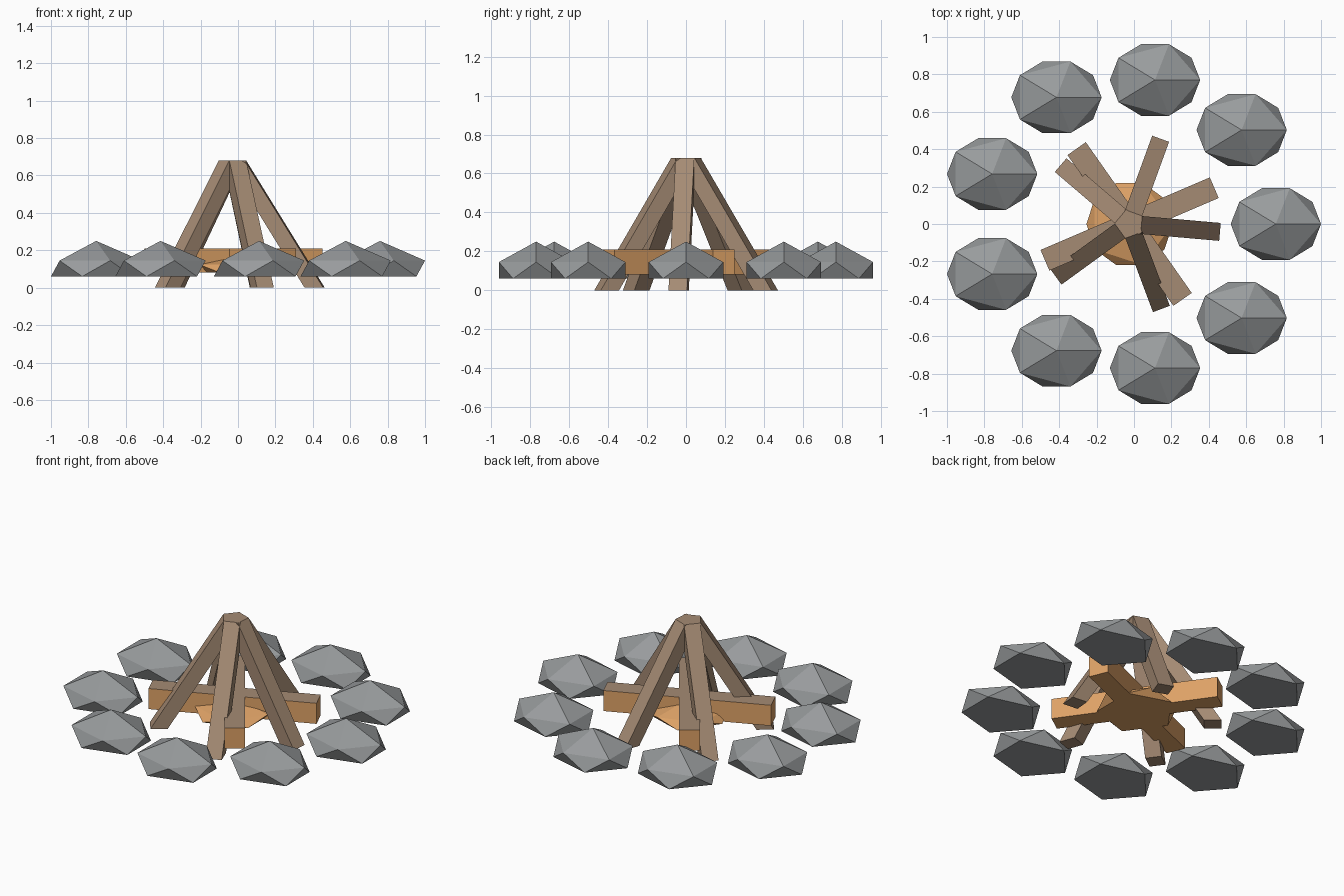
import bpy, bmesh, math
from mathutils import Matrix

if "Cube" in bpy.data.objects:
    bpy.data.objects.remove(bpy.data.objects["Cube"])

CX = -0.0235  # ring and log centre in x


def material(name, rgb):
    m = bpy.data.materials.new(name)
    m.diffuse_color = (*rgb, 1)
    m.use_nodes = True
    m.node_tree.nodes["Principled BSDF"].inputs["Base Color"].default_value = m.diffuse_color
    return m


BARK = material("brown bark", (0.376, 0.258, 0.174))
WOOD = material("orange cut wood", (0.73, 0.36, 0.133))
STONE = material("grey stone", (0.314, 0.328, 0.335))


def finish(name, bm, mats, loc=(0, 0, 0)):
    bmesh.ops.recalc_face_normals(bm, faces=bm.faces)
    me = bpy.data.meshes.new(name)
    bm.to_mesh(me)
    bm.free()
    for m in mats:
        me.materials.append(m)
    ob = bpy.data.objects.new(name, me)
    ob.location = loc
    bpy.context.collection.objects.link(ob)
    return ob


def half_gem(name, size, loc, mat):
    """Low-poly icosphere with its lower half pressed flat."""
    bm = bmesh.new()
    bmesh.ops.create_icosphere(bm, subdivisions=1, radius=1)
    for v in bm.verts:
        v.co.x *= size[0]
        v.co.y *= size[1]
        v.co.z = max(v.co.z, 0) * size[2]
    finish(name, bm, [mat], loc)


# Ring of nine stones, all facing the same way
for i in range(9):
    a = math.radians(40 * i)
    half_gem(f"stone_{i + 1}", (0.27, 0.225, 0.19),
             (CX + 0.782 * math.cos(a), 0.782 * math.sin(a), 0.06), STONE)

# Faceted mound of wood in the middle
half_gem("wood_mound", (0.258, 0.258, 0.10), (CX, 0, 0.08), WOOD)

# Two crossed split logs: bark on top, cut wood elsewhere
for i, deg in enumerate((23.2, -54.9)):
    bm = bmesh.new()
    bmesh.ops.create_cube(bm, size=1)
    bm.transform(Matrix.Rotation(math.radians(deg), 4, 'Z')
                 @ Matrix.Diagonal((0.985, 0.12, 0.13, 1)))
    bm.normal_update()
    for f in bm.faces:
        f.material_index = 0 if f.normal.z > 0.5 else 1
    finish(f"split_log_{i + 1}", bm, [BARK, WOOD], (CX, 0, 0.145))

# Five leaning poles, cut level at the top and the ground
TOP = 0.68
for i, deg in enumerate((-5, 70, 139.5, 216, 290.5)):
    bm = bmesh.new()
    bmesh.ops.create_cube(bm, size=1)
    for v in bm.verts:
        top = v.co.z > 0
        v.co.x = v.co.x * 0.10 + (0.0135 if top else 0.435)
        v.co.y *= 0.096
        v.co.z = TOP if top else 0
    bm.transform(Matrix.Rotation(math.radians(deg), 4, 'Z'))
    finish(f"leaning_pole_{i + 1}", bm, [BARK], (CX, 0, 0))
